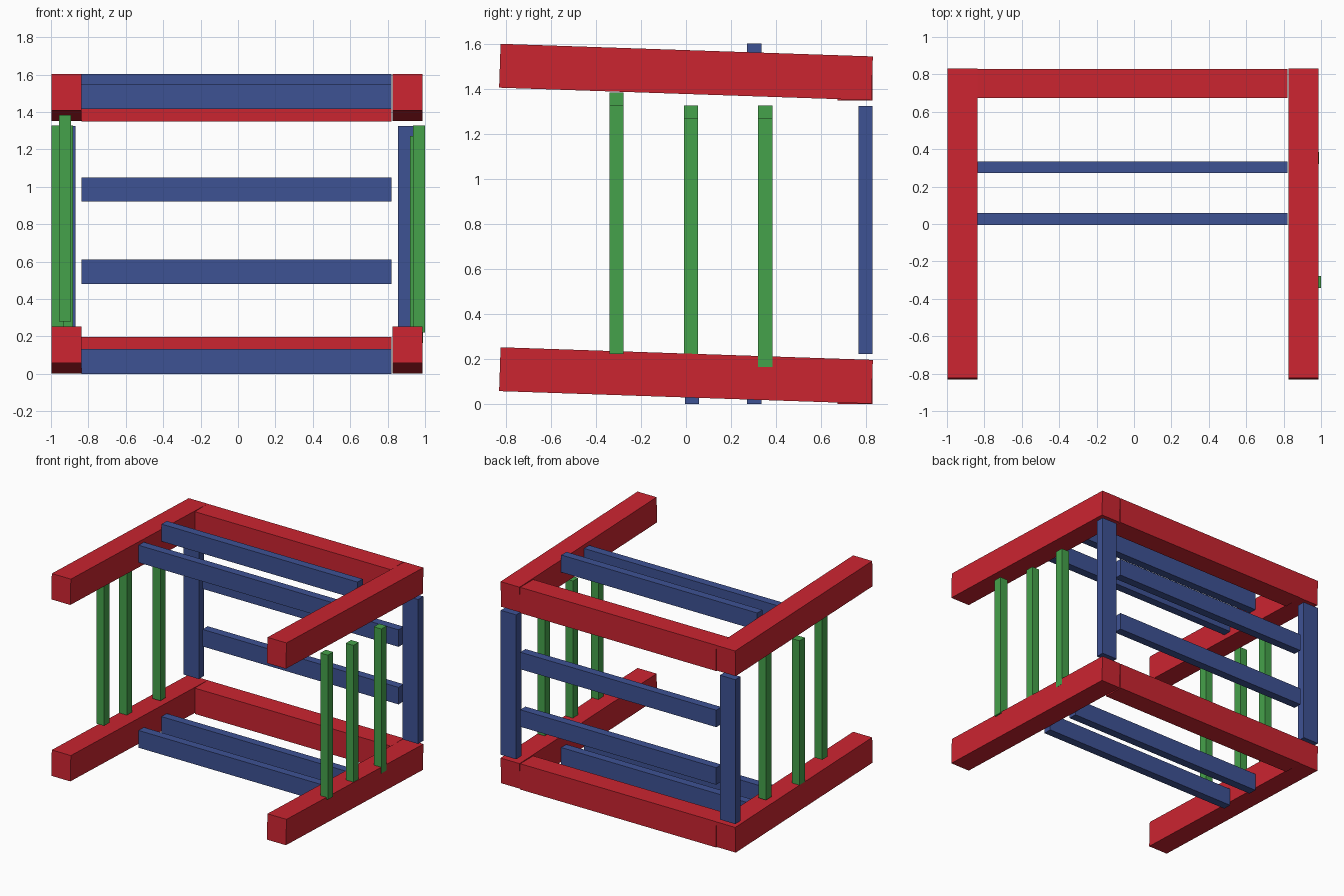
import bpy
import math

if "Cube" in bpy.data.objects:
    bpy.data.objects.remove(bpy.data.objects["Cube"])


def material(name, colour):
    m = bpy.data.materials.new(name)
    m.diffuse_color = (*colour, 1)
    m.use_nodes = True
    m.node_tree.nodes["Principled BSDF"].inputs["Base Color"].default_value = m.diffuse_color
    return m


RED = material("red", (0.6, 0.018, 0.03))
BLUE = material("blue", (0.048, 0.084, 0.296))
GREEN = material("green", (0.06, 0.36, 0.07))


def beam(name, x, y, z, mat, tilt=0):
    """Box spanning the (min, max) ranges, optionally tilted about x."""
    spans = (x, y, z)
    bpy.ops.mesh.primitive_cube_add(size=1, location=[(a + b) / 2 for a, b in spans],
                                    rotation=(tilt, 0, 0))
    ob = bpy.context.object
    ob.name = name
    ob.scale = [b - a for a, b in spans]
    ob.data.materials.append(mat)


CROSS = (-0.837, 0.821)      # span of all the crosswise members
BACK = (0.767, 0.83)
SLOPE = -math.asin(0.056 / 1.655)
sides = {"left": (-0.998, -0.837), "right": (0.826, 0.987)}

# Thick frames: sloping side rails and a level back rail, at bottom and top
for level, z0 in (("lower", 0.0), ("upper", 1.349)):
    for side, x in sides.items():
        beam(f"{level}_{side}_rail", x, (-0.828, 0.828), (z0 + 0.03, z0 + 0.225), RED, SLOPE)
    beam(f"{level}_back_rail", CROSS, (0.673, 0.83), (z0, z0 + 0.197), RED)

# Back corner posts
beam("left_back_post", (-0.998, -0.868), BACK, (0.222, 1.326), BLUE)
beam("right_back_post", (0.856, 0.986), BACK, (0.222, 1.326), BLUE)

# Back slats between the posts
for i, z in enumerate((0.48, 0.92)):
    beam(f"back_slat_{i + 1}", CROSS, BACK, (z, z + 0.13), BLUE)

# Seat and roof slats
for name, y, z in (("seat_slat_front", -0.005, 0), ("seat_slat_back", 0.272, 0),
                   ("roof_slat_front", -0.005, 1.416), ("roof_slat_back", 0.272, 1.472)):
    beam(name, CROSS, (y, y + 0.063), (z, z + 0.132), BLUE)

# Upright side spindles: (x start, z start), front to back
spindles = {"left": ((-0.958, 0.28), (-0.998, 0.222), (-0.946, 0.222)),
            "right": ((0.935, 0.222), (0.919, 0.166), (0.924, 0.166))}
for side, places in spindles.items():
    for i, (x, z) in enumerate(places):
        y = -0.341 + 0.331 * i
        beam(f"{side}_spindle_{i + 1}", (x, x + 0.064), (y, y + 0.064), (z, z + 1.105), GREEN)
